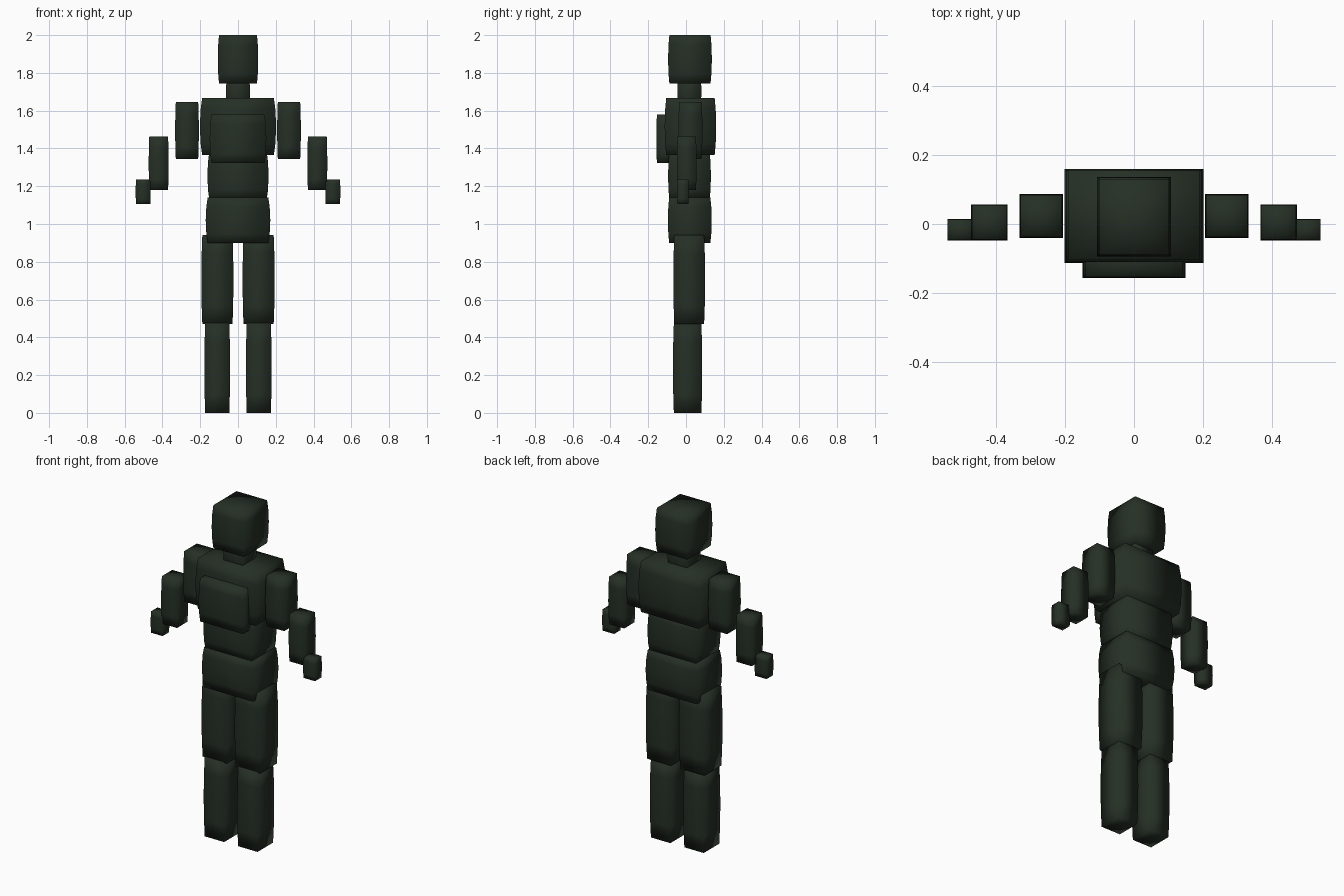
import bpy, bmesh

if "Cube" in bpy.data.objects:
    bpy.data.objects.remove(bpy.data.objects["Cube"])

uniform = bpy.data.materials.new("dark_green")
uniform.diffuse_color = (0.019, 0.029, 0.019, 1)
uniform.use_nodes = True
uniform.node_tree.nodes["Principled BSDF"].inputs["Base Color"].default_value = uniform.diffuse_color

# Side bulge of every block: (height fraction, width factor)
PROFILE = [(0, 0.94), (0.2, 0.98), (0.5, 1.0), (0.8, 0.98), (1, 0.94)]


def block(name, x, y, z):
    """Barrel-sided block filling the given x, y and z ranges."""
    cx, cy = sum(x) / 2, sum(y) / 2
    hx, hy = (x[1] - x[0]) / 2, (y[1] - y[0]) / 2
    bm = bmesh.new()
    rings = []
    for t, k in PROFILE:
        h = z[0] + t * (z[1] - z[0])
        rings.append([bm.verts.new((cx + sx * hx * k, cy + sy * hy * k, h))
                      for sx, sy in ((-1, -1), (1, -1), (1, 1), (-1, 1))])
    for a, b in zip(rings, rings[1:]):
        for i in range(4):
            j = (i + 1) % 4
            bm.faces.new((a[i], a[j], b[j], b[i]))
    # End caps as fans around a centre point
    for ring, h in ((rings[0], z[0]), (rings[-1], z[1])):
        mid = bm.verts.new((cx, cy, h))
        for i in range(4):
            bm.faces.new((ring[i], ring[(i + 1) % 4], mid))
    bmesh.ops.recalc_face_normals(bm, faces=bm.faces)
    for f in bm.faces:
        f.smooth = True
    me = bpy.data.meshes.new(name)
    bm.to_mesh(me)
    bm.free()
    me.materials.append(uniform)
    ob = bpy.data.objects.new(name, me)
    bpy.context.collection.objects.link(ob)


# Head and trunk
block("head", (-0.107, 0.107), (-0.095, 0.137), (1.745, 2.0))
block("neck", (-0.064, 0.064), (-0.046, 0.082), (1.65, 1.755))
block("chest", (-0.202, 0.202), (-0.113, 0.16), (1.365, 1.667))
block("chest_pack", (-0.15, 0.15), (-0.157, -0.06), (1.322, 1.58))
block("abdomen", (-0.162, 0.162), (-0.095, 0.132), (1.13, 1.38))
block("hips", (-0.171, 0.171), (-0.096, 0.136), (0.9, 1.14))

# Limbs, mirrored left and right
LIMBS = [
    ("thigh", (0.024, 0.194), (-0.067, 0.101), (0.47, 0.942)),
    ("shin", (0.042, 0.178), (-0.069, 0.086), (0.0, 0.475)),
    ("upper_arm", (0.207, 0.333), (-0.04, 0.087), (1.345, 1.645)),
    ("forearm", (0.367, 0.473), (-0.048, 0.056), (1.18, 1.462)),
    ("hand", (0.462, 0.542), (-0.048, 0.015), (1.107, 1.235)),
]
for name, x, y, z in LIMBS:
    block(name + "_right", x, y, z)
    block(name + "_left", (-x[1], -x[0]), y, z)
